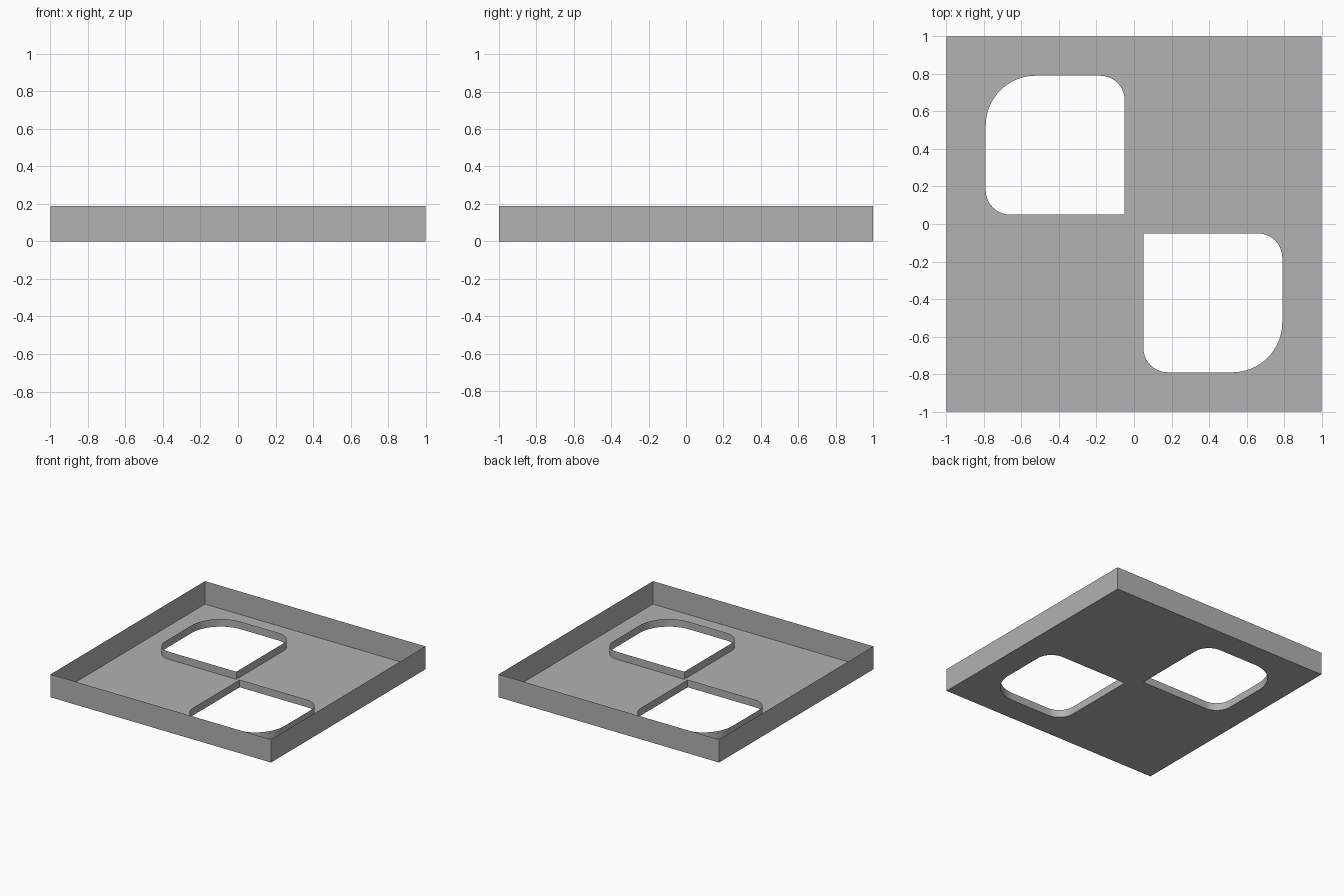
import bpy, bmesh
from math import radians, cos, sin, pi
from mathutils import Vector

cube = bpy.data.objects.get("Cube")
if cube:
    bpy.data.objects.remove(cube, do_unlink=True)

RIM_H, LIP_H = 0.188, 0.062
NEAR, FAR = 0.05, 0.79
SMALL_R, BIG_R = 0.13, 0.265

grey = bpy.data.materials.new("mid_grey")
grey.use_nodes = True
grey.diffuse_color = (0.445, 0.445, 0.445, 1)
grey.node_tree.nodes["Principled BSDF"].inputs["Base Color"].default_value = grey.diffuse_color


def opening(side):
    """Outline with one sharp, two small and one large corner; side=-1 turns it half round."""
    corners = [(NEAR, -NEAR, 0, 0), (NEAR, -FAR, SMALL_R, pi),
               (FAR, -FAR, BIG_R, 1.5 * pi), (FAR, -NEAR, SMALL_R, 0)]
    mid = (NEAR + FAR) / 2
    pts = []
    for x, y, r, start in corners:
        if r == 0:
            pts.append((x, y))
            continue
        cx = x + (r if x < mid else -r)
        cy = y + (r if y < -mid else -r)
        steps = 16
        for i in range(steps + 1):
            a = start + i / steps * pi / 2
            pts.append((cx + r * cos(a), cy + r * sin(a)))
    return [(x * side, y * side) for x, y in pts]


def add_loop(bm, pts):
    verts = [bm.verts.new((x, y, 0)) for x, y in pts]
    return [bm.edges.new((v, verts[(i + 1) % len(verts)])) for i, v in enumerate(verts)]


def finish(name, bm):
    mesh = bpy.data.meshes.new(name)
    bm.to_mesh(mesh)
    bm.free()
    mesh.materials.append(grey)
    ob = bpy.data.objects.new(name, mesh)
    bpy.context.collection.objects.link(ob)
    bpy.ops.object.select_all(action='DESELECT')
    ob.select_set(True)
    bpy.context.view_layer.objects.active = ob
    bpy.ops.object.shade_smooth_by_angle(angle=radians(30))


def thin_wall(name, pts, height):
    """Upright sheet that follows a closed outline."""
    bm = bmesh.new()
    edges = add_loop(bm, pts)
    ext = bmesh.ops.extrude_edge_only(bm, edges=edges)
    new = [g for g in ext["geom"] if isinstance(g, bmesh.types.BMVert)]
    bmesh.ops.translate(bm, verts=new, vec=Vector((0, 0, height)))
    bmesh.ops.recalc_face_normals(bm, faces=bm.faces)
    finish(name, bm)


square = [(-1, -1), (1, -1), (1, 1), (-1, 1)]
openings = {"front_left": opening(1), "back_right": opening(-1)}

# Floor sheet with the two openings
bm = bmesh.new()
loops = add_loop(bm, square)
for pts in openings.values():
    loops += add_loop(bm, pts)
bmesh.ops.triangle_fill(bm, edges=loops, use_beauty=True, normal=(0, 0, 1))
finish("tray_floor", bm)

# Outer rim and the low lips round the openings
thin_wall("tray_rim", square, RIM_H)
for place, pts in openings.items():
    thin_wall(place + "_opening_lip", pts, LIP_H)
